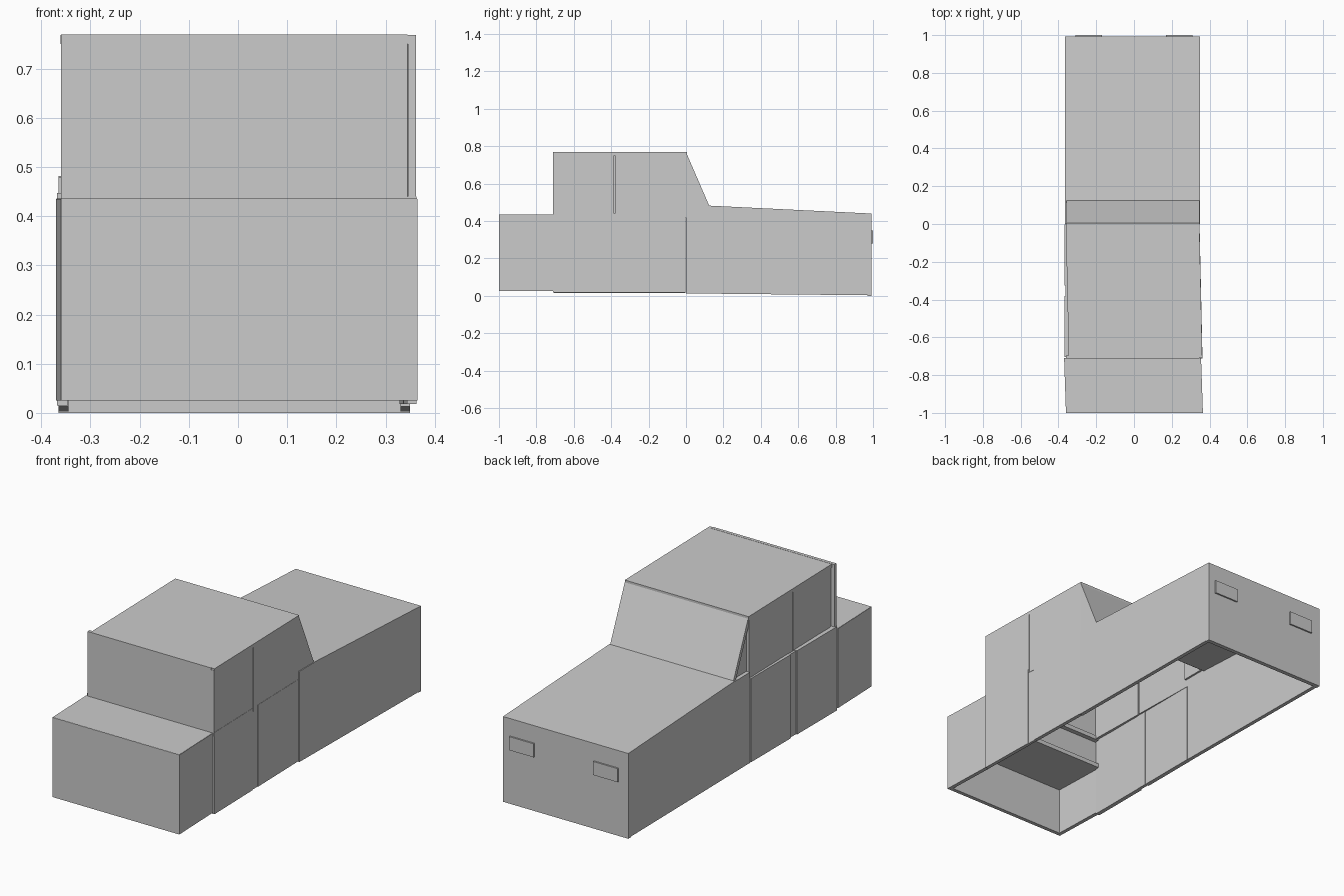
import bpy, bmesh

if "Cube" in bpy.data.objects:
    bpy.data.objects.remove(bpy.data.objects["Cube"])


def prism(name, profile, x0, x1, shear=0.0, y_ref=0.0):
    """Extrude a (y, z) profile from x0 to x1, with optional skew along y."""
    bm = bmesh.new()
    skew = lambda y: shear * (y - y_ref)
    face = bm.faces.new([bm.verts.new((x0 + skew(y), y, z)) for y, z in profile])
    ext = bmesh.ops.extrude_face_region(bm, geom=[face])
    verts = [g for g in ext["geom"] if isinstance(g, bmesh.types.BMVert)]
    bmesh.ops.translate(bm, verts=verts, vec=(x1 - x0, 0, 0))
    bmesh.ops.recalc_face_normals(bm, faces=bm.faces)
    mesh = bpy.data.meshes.new(name)
    bm.to_mesh(mesh)
    bm.free()
    obj = bpy.data.objects.new(name, mesh)
    bpy.context.collection.objects.link(obj)
    return obj


def box(name, x0, x1, y0, y1, z0, z1, shear=0.0, y_ref=0.0):
    return prism(name, [(y0, z0), (y1, z0), (y1, z1), (y0, z1)], x0, x1, shear, y_ref)


T = 0.02          # panel thickness
SK = -0.022       # slight skew of the cabin
TSK = -0.034      # slight skew of the trunk

# Hood section: open underneath
hood_side = [(0, 0.013), (0.99, 0.003), (0.99, 0.438), (0.125, 0.48), (0, 0.48)]
prism("hood_side_left", hood_side, -0.365, -0.365 + T)
prism("hood_side_right", hood_side, 0.35 - T, 0.35)
prism("hood_top", [(0.125, 0.462), (0.99, 0.42), (0.99, 0.44), (0.125, 0.482)], -0.365, 0.35)
box("nose_panel", -0.365, 0.35, 0.99 - T, 0.992, 0.0, 0.44)
for side, x in (("left", -0.24), ("right", 0.24)):
    box("headlight_" + side, x - 0.07, x + 0.07, 0.985, 1.0, 0.28, 0.35)

# Windshield with its triangular cheeks
prism("windshield", [(0.0, 0.768), (0.125, 0.48), (0.107, 0.475), (-0.015, 0.755)],
      -0.358, 0.346)
cheek = [(-0.01, 0.76), (-0.01, 0.47), (0.115, 0.47), (0.0, 0.75)]
prism("cheek_left", cheek, -0.345, -0.335)
prism("cheek_right", cheek, 0.332, 0.346)

# Cabin roof and rear window panel
box("roof", -0.361, 0.346, -0.71, 0.005, 0.75, 0.768, SK)
box("rear_panel", -0.36, 0.345, -0.712, -0.695, 0.43, 0.769)

# Upper side panels, split at the door pillar
for i, (y0, y1) in enumerate(((-0.365, 0.0), (-0.69, -0.371))):
    box(f"window_panel_left_{i}", -0.359, -0.345, y0, y1, 0.43, 0.76, SK)
for i, (y0, y1) in enumerate(((-0.38, 0.0), (-0.712, -0.384))):
    box(f"window_panel_right_{i}", 0.330, 0.346, y0, y1, 0.42, 0.76, SK)

# Lower door panels with narrow pillar strips
for i, (y0, y1) in enumerate(((-0.325, -0.003), (-0.705, -0.38))):
    box(f"door_left_{i}", -0.368, -0.346, y0, y1, 0.015, 0.447)
box("pillar_left", -0.362, -0.345, -0.38, -0.325, 0.015, 0.445)
for i, (y0, y1) in enumerate(((-0.345, -0.003), (-0.71, -0.39))):
    box(f"door_right_{i}", 0.328, 0.347, y0, y1, 0.018, 0.44, SK)
box("pillar_right", 0.330, 0.344, -0.39, -0.345, 0.018, 0.44, SK)

# Trunk: walls open underneath, with a thick lid
for name, x0 in (("trunk_side_left", -0.37), ("trunk_side_right", 0.355 - T)):
    box(name, x0, x0 + T, -1.0, -0.71, 0.025, 0.435, TSK, -0.71)
box("tail_panel", -0.36, 0.365, -1.0, -0.98, 0.025, 0.435)
box("trunk_lid", -0.369, 0.354, -0.999, -0.71, 0.27, 0.436, TSK, -0.71)

# Cross bars along the inner edge of the trunk lid
for name, z in (("cross_bar_lower", 0.27), ("cross_bar_upper", 0.425)):
    box(name, -0.35, 0.335, -0.71, -0.685, z, z + 0.022)
